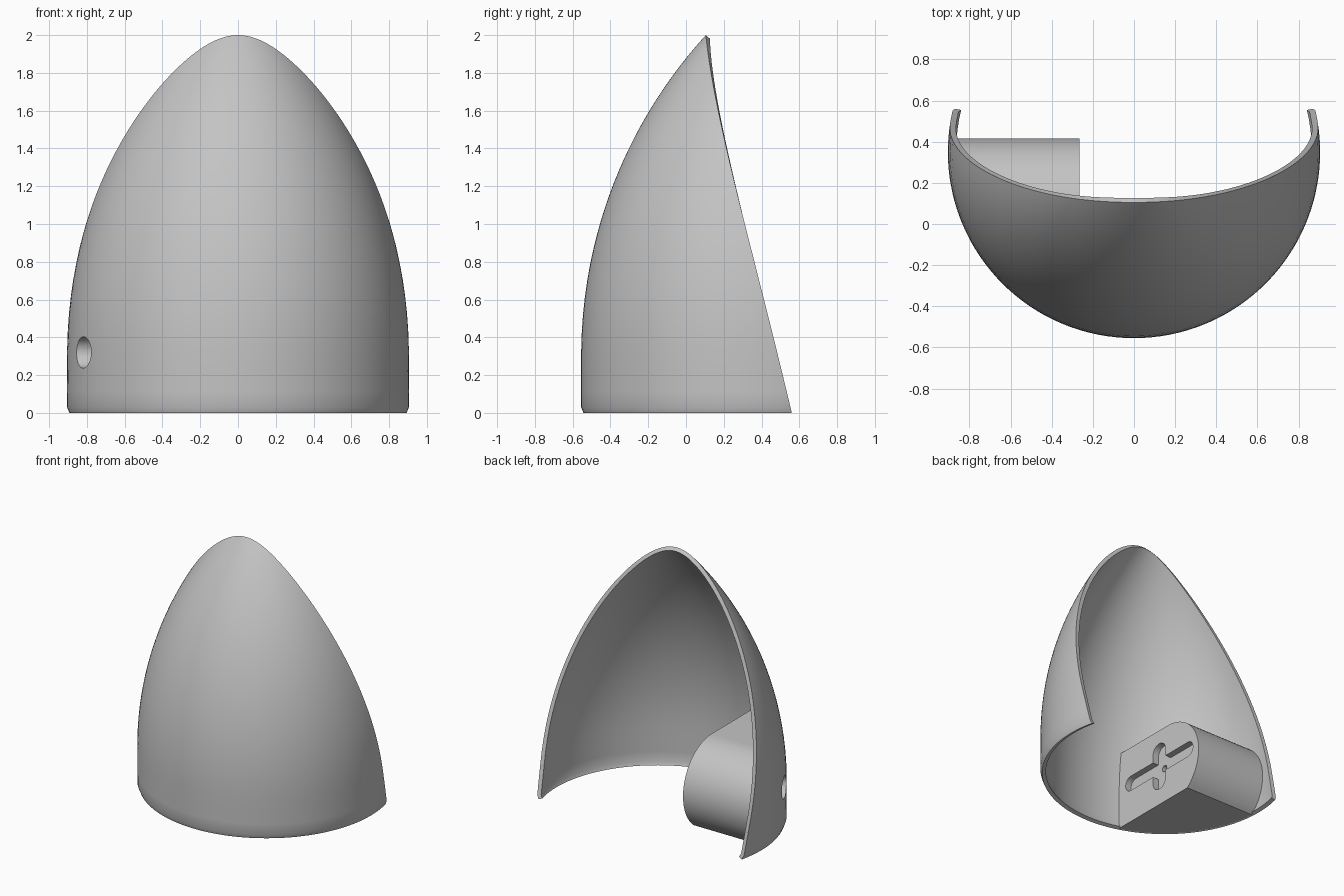
import bpy, bmesh
from math import sin, cos, acos, pi, sqrt
from mathutils import Vector
from mathutils.geometry import interpolate_bezier

if "Cube" in bpy.data.objects:
    bpy.data.objects.remove(bpy.data.objects["Cube"])

AXIS_Y = 0.35       # vertical axis of the ogive
MAX_R = 0.905
ARC = 2.519         # radius of the ogive arc
WALL = 0.03
HUB = (-0.03, 0.32)  # y, z of the bore and horn pocket
FACE_X = -0.265     # inner face of the mount

grey = bpy.data.materials.new("light_grey")
grey.use_nodes = True
grey.diffuse_color = (0.55, 0.55, 0.55, 1)
grey.node_tree.nodes["Principled BSDF"].inputs["Base Color"].default_value = (0.55, 0.55, 0.55, 1)


def radius(z):
    d = max(z - 0.3, 0)
    return MAX_R - ARC + sqrt(ARC * ARC - d * d) - 0.4 * max(WALL - z, 0)


def finish(bm, name):
    mesh = bpy.data.meshes.new(name)
    bm.to_mesh(mesh)
    bm.free()
    mesh.materials.append(grey)
    obj = bpy.data.objects.new(name, mesh)
    bpy.context.collection.objects.link(obj)
    return obj


def activate(obj):
    bpy.ops.object.select_all(action='DESELECT')
    obj.select_set(True)
    bpy.context.view_layer.objects.active = obj


def apply(obj, kind, **settings):
    mod = obj.modifiers.new(kind.lower(), kind)
    for key, value in settings.items():
        setattr(mod, key, value)
    activate(obj)
    bpy.ops.object.modifier_apply(modifier=mod.name)


def boolean(obj, tool, operation):
    apply(obj, 'BOOLEAN', object=tool, operation=operation, solver='EXACT')


def prism(name, outline, x0, x1):
    """Extrude a y-z outline along x."""
    bm = bmesh.new()
    face = bm.faces.new([bm.verts.new((x0, y, z)) for y, z in outline])
    out = bmesh.ops.extrude_face_region(bm, geom=[face])
    moved = [v for v in out["geom"] if isinstance(v, bmesh.types.BMVert)]
    bmesh.ops.translate(bm, verts=moved, vec=(x1 - x0, 0, 0))
    bmesh.ops.recalc_face_normals(bm, faces=bm.faces)
    return finish(bm, name)


def slot(r, half_y=0, half_z=0, n=40):
    """Round-ended outline centred on the hub."""
    pts = []
    for k in range(n):
        a = 2 * pi * (k + 0.5) / n
        c, s = cos(a), sin(a)
        pts.append((HUB[0] + r * c + (half_y if c > 0 else -half_y),
                    HUB[1] + r * s + (half_z if s > 0 else -half_z)))
    return pts


# Shell: part of an ogive, bounded behind by a sweeping cut line (y, z)
ROWS, COLS = 44, 72
cut = [Vector(p) for p in ((0.56, 0, 0), (0.36, 0.85, 0), (0.15, 1.55, 0), (0.105, 2, 0))]
steps = [0, 0.012] + [1 - (1 - i / ROWS) ** 2 for i in range(1, ROWS + 1)]
bm = bmesh.new()
grid = []
for t in steps:
    q = 1 - t
    p = q**3 * cut[0] + 3 * q * q * t * cut[1] + 3 * q * t * t * cut[2] + t**3 * cut[3]
    r = radius(p.y)
    limit = acos(max(-1, min(1, (AXIS_Y - p.x) / r)))
    angles = [limit * (2 * j / COLS - 1) for j in range(COLS + 1)]
    grid.append([bm.verts.new((r * sin(a), AXIS_Y - r * cos(a), p.y)) for a in angles])
for low, high in zip(grid, grid[1:]):
    for j in range(COLS):
        bm.faces.new((low[j], low[j + 1], high[j + 1], high[j]))
bmesh.ops.remove_doubles(bm, verts=bm.verts, dist=0.0005)
shell = finish(bm, "shell")
apply(shell, 'SOLIDIFY', thickness=WALL, offset=-1)

# Mount: block with a rounded back, trimmed to the inside of the shell
cy, cz, cr = 0.065, 0.27, 0.35
low = -acos(sqrt(1 - (cz / cr) ** 2))
outline = [(-0.8, 0)]
outline += [(cy + cr * cos(a), cz + cr * sin(a))
            for a in (low + (pi / 2 - low) * k / 24 for k in range(25))]
outline.append((-0.8, cz + cr))
mount = prism("mount", outline, -1, FACE_X)

bm = bmesh.new()
levels = [0, WALL] + [0.1 * k for k in range(1, 9)]
profile = [(0, 0)] + [(radius(z) - WALL / 2, z) for z in levels] + [(0, levels[-1])]
verts = [bm.verts.new((r, AXIS_Y, z)) for r, z in profile]
edges = [bm.edges.new(pair) for pair in zip(verts, verts[1:])]
bmesh.ops.spin(bm, geom=verts + edges, cent=(0, AXIS_Y, 0), axis=(0, 0, 1),
               angle=2 * pi, steps=128)
bmesh.ops.remove_doubles(bm, verts=bm.verts, dist=0.0005)
bmesh.ops.recalc_face_normals(bm, faces=bm.faces)
trim = finish(bm, "trim_helper")
boolean(mount, trim, 'INTERSECT')

# Side bore, cross-shaped pocket and centre hole
bore = prism("bore_helper", slot(0.083), -1.1, -0.42)
long_arm = prism("long_arm_helper", slot(0.06, half_y=0.32), FACE_X - 0.05, FACE_X + 0.1)
short_arm = prism("short_arm_helper", slot(0.07, half_z=0.12), FACE_X - 0.05, FACE_X + 0.1)
pin = prism("pin_helper", slot(0.025), -0.5, FACE_X + 0.1)
boolean(shell, bore, 'DIFFERENCE')
for tool in (bore, long_arm, short_arm, pin):
    boolean(mount, tool, 'DIFFERENCE')
for tool in (trim, bore, long_arm, short_arm, pin):
    bpy.data.objects.remove(tool)

for obj in (shell, mount):
    activate(obj)
    bpy.ops.object.shade_smooth_by_angle(angle=pi / 6)
